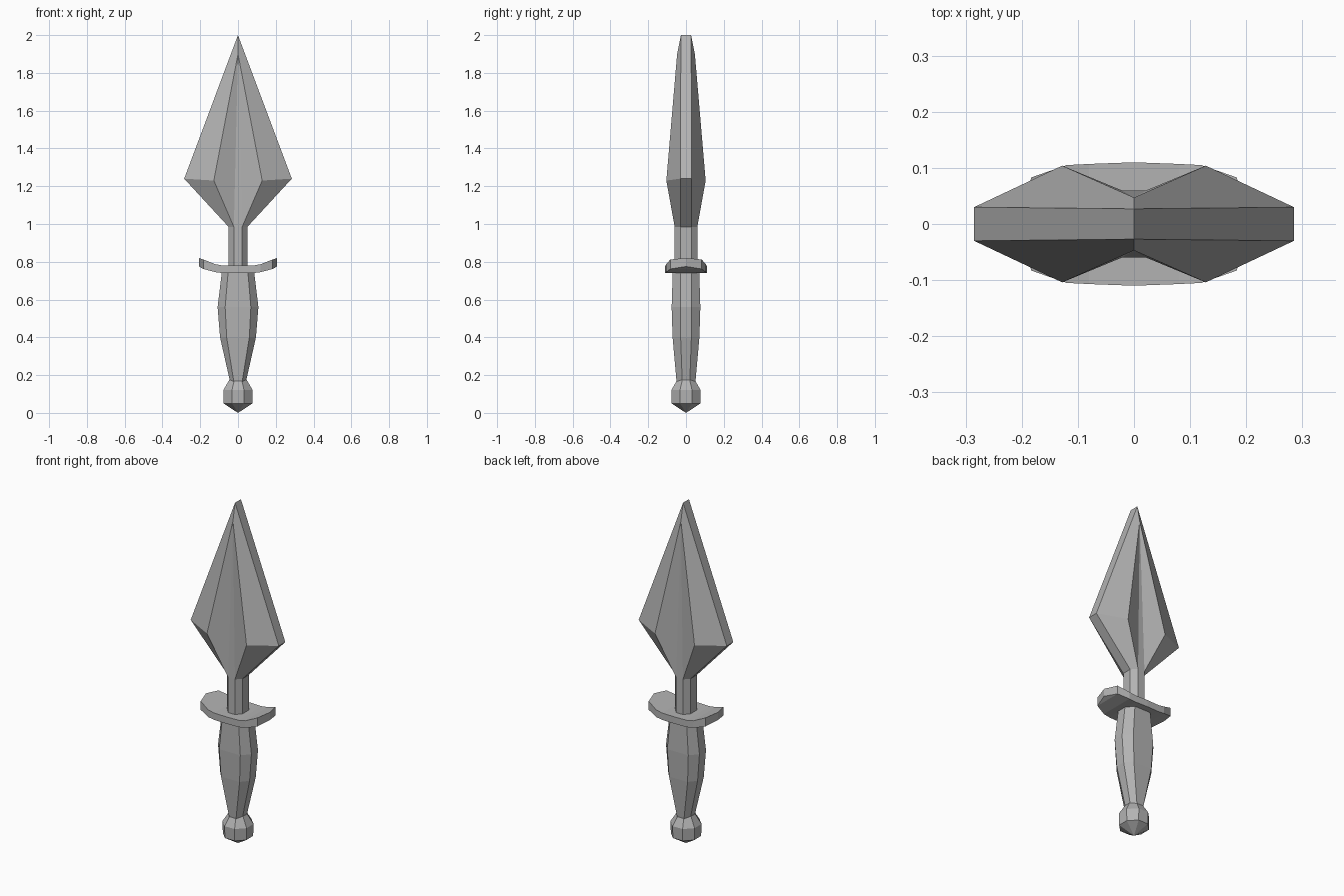
import bpy, bmesh

if "Cube" in bpy.data.objects:
    bpy.data.objects.remove(bpy.data.objects["Cube"])

# Dark grey metal shared by every part
metal = bpy.data.materials.new("dark_grey")
metal.diffuse_color = (0.45, 0.45, 0.45, 1)
metal.use_nodes = True
metal.node_tree.nodes["Principled BSDF"].inputs["Base Color"].default_value = metal.diffuse_color


def finish(name, bm):
    bmesh.ops.remove_doubles(bm, verts=bm.verts[:], dist=0.0002)
    bmesh.ops.recalc_face_normals(bm, faces=bm.faces[:])
    mesh = bpy.data.meshes.new(name)
    bm.to_mesh(mesh)
    bm.free()
    mesh.materials.append(metal)
    obj = bpy.data.objects.new(name, mesh)
    bpy.context.collection.objects.link(obj)
    return obj


def loft(name, rings, hollow=False):
    """Eight-sided loft; ring = (side x, side y, front x, front y, side z, front z).
    hollow: the front and back panels run straight from neck to tip."""
    bm = bmesh.new()
    loops = []
    for sx, sy, fx, fy, sz, fz in rings:
        quarter = [(sx, sy, sz), (fx, fy, fz)]
        pts = quarter + [(-x, y, z) for x, y, z in reversed(quarter)]
        pts += [(-x, -y, z) for x, y, z in pts]
        loops.append([bm.verts.new(p) for p in pts])
    for k, (a, b) in enumerate(zip(loops, loops[1:])):
        for i in range(8):
            if hollow and k > 0 and i in (1, 5):
                continue
            j = (i + 1) % 8
            bm.faces.new((a[i], a[j], b[j], b[i]))
    if hollow:
        neck, ridge, tip = loops[1:]
        for i in (1, 5):
            j = i + 1
            bm.faces.new((neck[i], neck[j], tip[j], tip[i]))
            bm.faces.new((neck[i], tip[i], ridge[i]))
            bm.faces.new((neck[j], ridge[j], tip[j]))
    bm.faces.new(loops[0])
    bm.faces.new(loops[-1])
    bmesh.ops.dissolve_degenerate(bm, dist=0.0002, edges=bm.edges[:])
    return finish(name, bm)


# Blade with its narrow neck: blunt edges and hollowed front and back panels
loft("blade", [
    (0.05, 0.028, 0.022, 0.06, 0.76, 0.76),
    (0.05, 0.028, 0.022, 0.06, 0.985, 0.985),
    (0.285, 0.03, 0.128, 0.104, 1.24, 1.23),
    (0.0001, 0.027, 0.00005, 0.047, 2.0, 1.9),
], hollow=True)

# Guard: rounded plate with upswept pointed ends, built from cross strips
stations = [(0.207, 0.0001, 0.775, 0.82), (0.183, 0.083, 0.762, 0.812),
            (0.12, 0.105, 0.745, 0.787), (0.08, 0.107, 0.74, 0.78)]
stations = ([(-x, y, b, t) for x, y, b, t in stations]
            + [(0, 0.11, 0.74, 0.78)] + stations[::-1])
bm = bmesh.new()
loops = [[bm.verts.new(p) for p in ((x, -y, b), (x, y, b), (x, y, t), (x, -y, t))]
         for x, y, b, t in stations]
for a, b in zip(loops, loops[1:]):
    for i in range(4):
        j = (i + 1) % 4
        bm.faces.new((a[i], a[j], b[j], b[i]))
bmesh.ops.dissolve_degenerate(bm, dist=0.0003, edges=bm.edges[:])
finish("guard", bm)

# Faceted grip, wider in x than in y
loft("grip", [(w, 0.03 * d / 0.075, f, d, z, z) for w, f, d, z in (
    (0.042, 0.022, 0.05, 0.165), (0.095, 0.06, 0.071, 0.40),
    (0.108, 0.068, 0.076, 0.56), (0.085, 0.052, 0.07, 0.75))])

# Pommel: octagonal knob with a pointed base
loft("pommel", [(r, r * 0.414, r * 0.414, r, z, z) for r, z in (
    (0.0001, 0.0), (0.076, 0.05), (0.078, 0.12), (0.046, 0.175))])
